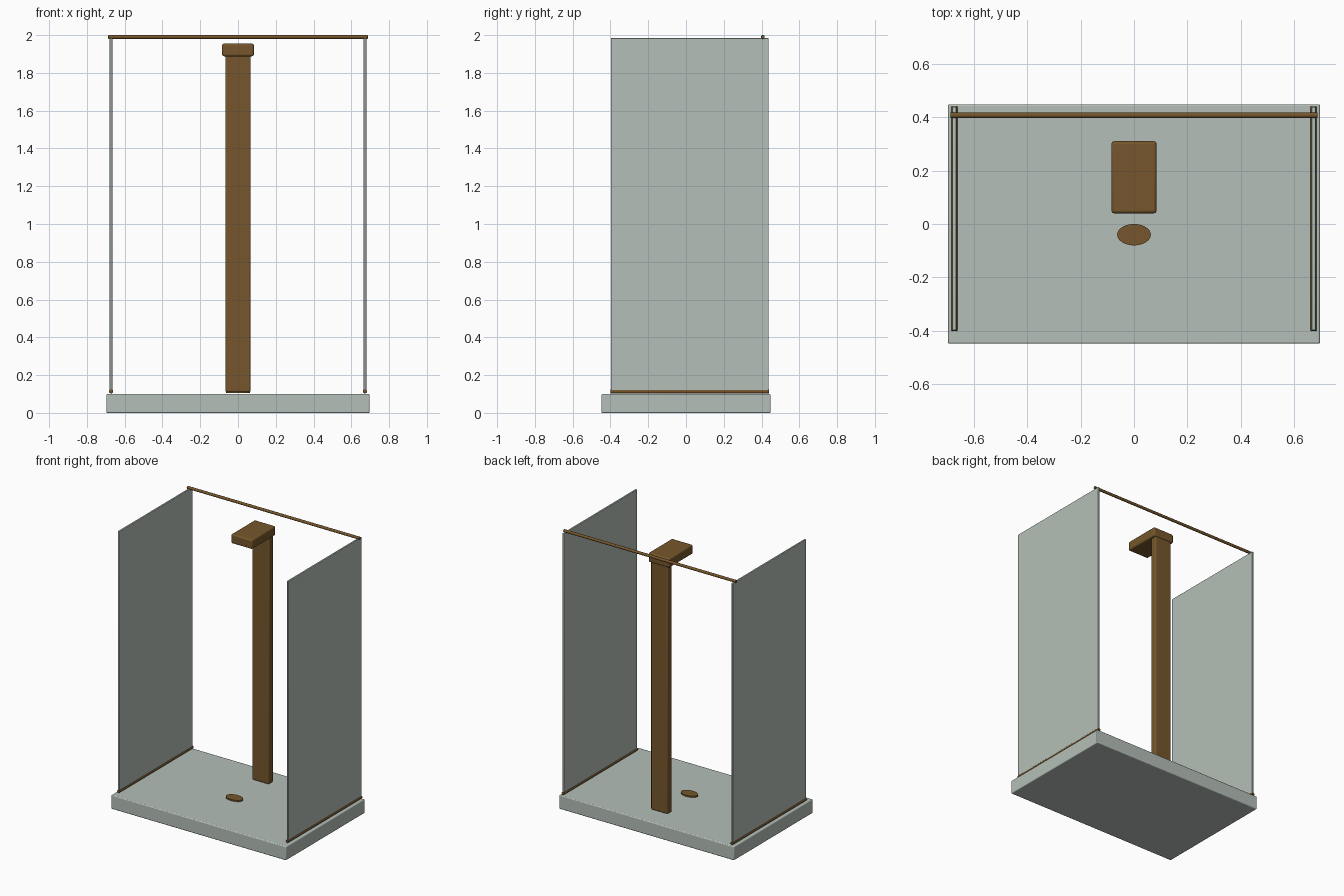
import bpy
import math

cube = bpy.data.objects.get("Cube")
if cube:
    bpy.data.objects.remove(cube, do_unlink=True)


def material(name, colour):
    m = bpy.data.materials.new(name)
    m.use_nodes = True
    m.diffuse_color = (*colour, 1)
    m.node_tree.nodes["Principled BSDF"].inputs["Base Color"].default_value = (*colour, 1)
    return m


pale = material("pale grey green", (0.46, 0.52, 0.48))
bronze = material("bronze brown", (0.18, 0.094, 0.025))


def finish(ob, name, mat, bevel):
    ob.name = ob.data.name = name
    ob.data.materials.append(mat)
    bpy.ops.object.transform_apply(location=False, rotation=True, scale=True)
    if bevel:
        mod = ob.modifiers.new("Rounded edges", "BEVEL")
        mod.width = bevel
        mod.segments = 3
        mod.limit_method = "ANGLE"
    bpy.ops.object.shade_smooth_by_angle(angle=math.radians(35))
    return ob


def box(name, low, high, mat, bevel):
    centre = [(a + b) / 2 for a, b in zip(low, high)]
    bpy.ops.mesh.primitive_cube_add(size=1, location=centre)
    ob = bpy.context.object
    ob.scale = [b - a for a, b in zip(low, high)]
    return finish(ob, name, mat, bevel)


def rod(name, centre, length, radius, rotation, mat, bevel=0.002):
    bpy.ops.mesh.primitive_cylinder_add(vertices=24, radius=radius, depth=length,
                                        location=centre, rotation=rotation)
    return finish(bpy.context.object, name, mat, bevel)


# Floor tray
box("shower_tray", (-0.696, -0.448, 0), (0.696, 0.448, 0.1), pale, 0.006)

# Oval drain cover
bpy.ops.mesh.primitive_cylinder_add(vertices=40, radius=1, depth=1, location=(0, -0.04, 0.109))
drain = bpy.context.object
drain.scale = (0.063, 0.04, 0.01)
finish(drain, "drain_cover", bronze, 0)

# Shower column with overhanging head
box("shower_column", (-0.067, 0.255, 0.11), (0.067, 0.305, 1.9), bronze, 0.008)
box("shower_head", (-0.084, 0.04, 1.888), (0.084, 0.31, 1.955), bronze, 0.01)

# Side panels and their bottom rails
for side, sign in (("left", 1), ("right", -1)):
    x = sign * 0.672
    box(side + "_glass_panel", (x - 0.007, -0.398, 0.112), (x + 0.007, 0.438, 1.985), pale, 0.004)
    rod(side + "_bottom_rail", (x, 0.02, 0.114), 0.84, 0.011, (math.pi / 2, 0, 0), bronze)

# Top support bar
rod("top_support_bar", (0, 0.407, 1.99), 1.374, 0.01, (0, math.pi / 2, 0), bronze)
